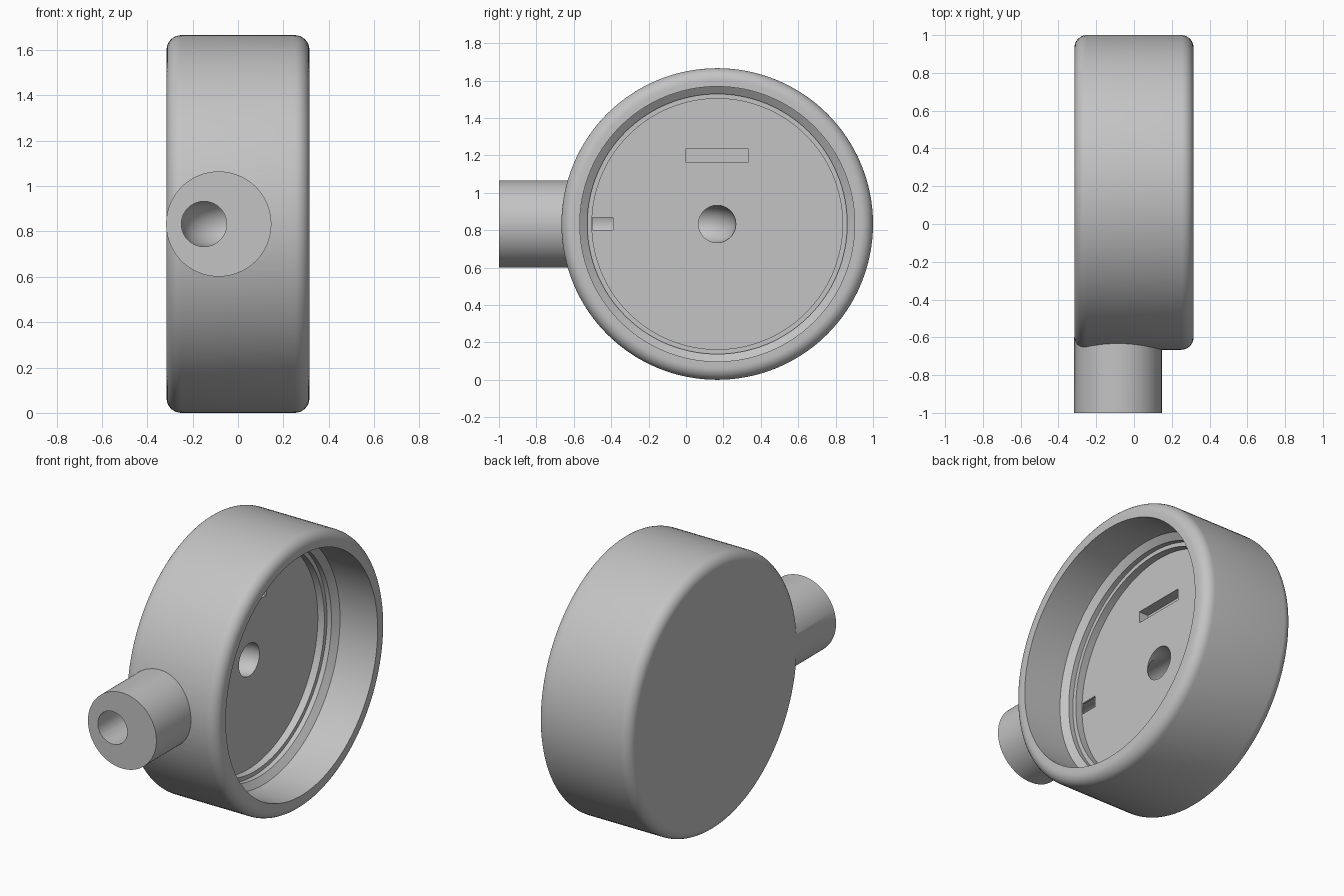
import bpy, bmesh, math
from mathutils import Matrix, Vector

cube = bpy.data.objects.get("Cube")
if cube:
    bpy.data.objects.remove(cube, do_unlink=True)

CY, CZ = 0.167, 0.833      # axis of the round housing
R, HALF, FILLET = 0.833, 0.315, 0.065
FLOOR = -0.045
PORT_X = -0.15             # height of the bored passage

grey = bpy.data.materials.new("plain_grey")
grey.use_nodes = True
grey.diffuse_color = (0.55, 0.55, 0.55, 1)
grey.node_tree.nodes["Principled BSDF"].inputs["Base Color"].default_value = (0.55, 0.55, 0.55, 1)


def finish(name, bm):
    bmesh.ops.remove_doubles(bm, verts=bm.verts, dist=1e-5)
    bmesh.ops.recalc_face_normals(bm, faces=bm.faces)
    mesh = bpy.data.meshes.new(name)
    bm.to_mesh(mesh)
    bm.free()
    mesh.materials.append(grey)
    obj = bpy.data.objects.new(name, mesh)
    bpy.context.collection.objects.link(obj)
    return obj


def lathe(name, profile, steps=128):
    """Turn (radius, x) points about the housing axis."""
    bm = bmesh.new()
    verts = [bm.verts.new((x, CY, CZ + r)) for r, x in profile]
    edges = [bm.edges.new(pair) for pair in zip(verts, verts[1:])]
    bmesh.ops.spin(bm, geom=verts + edges, cent=(0, CY, CZ), axis=(1, 0, 0),
                   angle=math.tau, steps=steps, use_merge=True)
    return finish(name, bm)


def box(name, low, high):
    low, high = Vector(low), Vector(high)
    bm = bmesh.new()
    bmesh.ops.create_cube(bm, size=1, matrix=Matrix.Translation((low + high) / 2)
                          @ Matrix.Diagonal((*(high - low), 1)))
    return finish(name, bm)


def activate(obj):
    bpy.ops.object.select_all(action='DESELECT')
    obj.select_set(True)
    bpy.context.view_layer.objects.active = obj


def combine(target, tool, operation):
    activate(target)
    mod = target.modifiers.new(tool.name, 'BOOLEAN')
    mod.operation, mod.object, mod.solver = operation, tool, 'EXACT'
    bpy.ops.object.modifier_apply(modifier=mod.name)
    bpy.data.objects.remove(tool, do_unlink=True)


def fillet(side):
    """Rounded outer edge, running away from the axis."""
    for i in range(9):
        a = math.pi / 2 * (1 - i / 8)
        yield (R - FILLET + FILLET * math.cos(a),
               side * (HALF - FILLET + FILLET * math.sin(a)))


# Cup shaped housing with a stepped seat around its floor
outer = [(0, -HALF)] + list(fillet(-1)) + list(fillet(1))[::-1]
inner = [(0.735, HALF), (0.735, 0.06), (0.695, 0.03), (0.695, 0), (0.67, 0),
         (0.67, FLOOR), (0.555, FLOOR), (0.555, FLOOR + 0.004), (0, FLOOR + 0.004)]
housing = lathe("round_housing", outer + inner)

# Side stem
bm = bmesh.new()
bmesh.ops.create_cone(bm, cap_ends=True, segments=96, radius1=0.232, radius2=0.232, depth=0.4,
                      matrix=Matrix.Translation((-0.085, -0.8, CZ))
                      @ Matrix.Rotation(math.pi / 2, 4, 'X'))
combine(housing, finish("side_stem", bm), 'UNION')

# Passage through the stem, bending up into the floor centre
BEND = 0.11
path = [(PORT_X, -1.1)]
for i in range(13):
    a = math.pi / 2 * i / 12
    path.append((PORT_X + BEND * (1 - math.cos(a)), CY - BEND + BEND * math.sin(a)))
path.append((0.1, CY))
curve = bpy.data.curves.new("passage", 'CURVE')
curve.dimensions = '3D'
curve.bevel_depth, curve.bevel_resolution, curve.use_fill_caps = 0.1, 12, True
spline = curve.splines.new('POLY')
spline.points.add(len(path) - 1)
for point, (x, y) in zip(spline.points, path):
    point.co = (x, y, CZ, 1)
tube = bpy.data.objects.new("passage_curve", curve)
bpy.context.collection.objects.link(tube)
bm = bmesh.new()
bm.from_mesh(tube.evaluated_get(bpy.context.evaluated_depsgraph_get()).to_mesh())
bpy.data.objects.remove(tube, do_unlink=True)
combine(housing, finish("passage", bm), 'DIFFERENCE')

# Blind slot and edge notch in the floor
combine(housing, box("slot", (FLOOR - 0.06, -0.003, 1.165), (0, 0.333, 1.235)), 'DIFFERENCE')
combine(housing, box("notch", (-0.13, -0.5, 0.8), (-0.02, -0.39, 0.868)), 'DIFFERENCE')

activate(housing)
bpy.ops.object.shade_smooth_by_angle(angle=math.radians(30))
